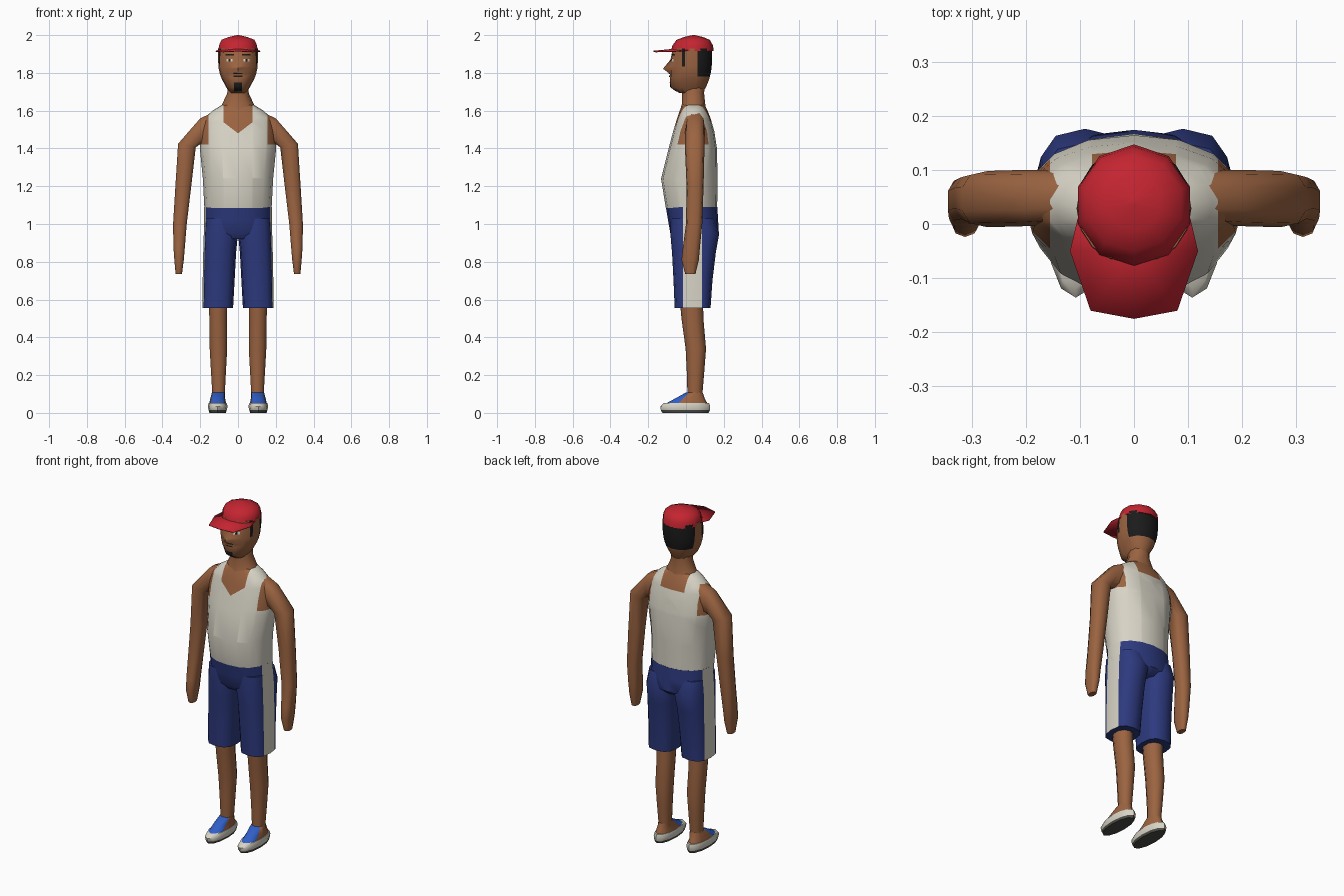
import bpy, bmesh, math
from mathutils import Vector
from mathutils.bvhtree import BVHTree

if "Cube" in bpy.data.objects:
    bpy.data.objects.remove(bpy.data.objects["Cube"])


def colour(name, r, g, b):
    m = bpy.data.materials.new(name)
    m.diffuse_color = (r, g, b, 1)
    m.use_nodes = True
    m.node_tree.nodes["Principled BSDF"].inputs["Base Color"].default_value = m.diffuse_color
    return m


SKIN = colour("skin_brown", 0.33, 0.127, 0.053)
WHITE = colour("off_white", 0.68, 0.65, 0.56)
NAVY = colour("navy_blue", 0.026, 0.042, 0.21)
RED = colour("cap_red", 0.55, 0.018, 0.03)
BLUE = colour("shoe_blue", 0.03, 0.115, 0.58)
BLACK = colour("hair_black", 0.011, 0.011, 0.011)
SOLE = colour("sole_grey", 0.07, 0.07, 0.06)


def finish(bm, name, mats, rule=None, angle=50):
    """Colour faces by rule and make a smooth shaded object."""
    bmesh.ops.recalc_face_normals(bm, faces=bm.faces)
    bm.normal_update()
    if rule:
        for f in bm.faces:
            f.material_index = rule(f.calc_center_median(), f.normal)
    me = bpy.data.meshes.new(name)
    bm.to_mesh(me)
    ob = bpy.data.objects.new(name, me)
    bpy.context.collection.objects.link(ob)
    for m in mats:
        me.materials.append(m)
    bpy.ops.object.select_all(action='DESELECT')
    ob.select_set(True)
    bpy.context.view_layer.objects.active = ob
    bpy.ops.object.shade_smooth_by_angle(angle=math.radians(angle))
    return ob


def loft(rings, n=12, power=2.2, side=1):
    """Each ring: x0, z0, x1, z1 (ends of its width) and y0, y1 (depth)."""
    bm = bmesh.new()
    rows = []
    for x0, z0, x1, z1, y0, y1 in rings:
        row = []
        for i in range(n):
            a = math.pi / 2 + math.tau * i / n
            c, s = math.cos(a), math.sin(a)
            c = math.copysign(abs(c) ** (2 / power), c)
            s = math.copysign(abs(s) ** (2 / power), s)
            row.append(bm.verts.new((
                side * ((x0 + x1) / 2 + c * (x1 - x0) / 2),
                (y0 + y1) / 2 + s * (y1 - y0) / 2,
                (z0 + z1) / 2 + c * (z1 - z0) / 2)))
        rows.append(row)
    for a, b in zip(rows, rows[1:]):
        for i in range(n):
            j = (i + 1) % n
            bm.faces.new((a[i], a[j], b[j], b[i]))
    bm.faces.new(rows[0])
    bm.faces.new(rows[-1])
    return bm


def level(z, hw, y0, y1, cx=0):
    return (cx - hw, z, cx + hw, z, y0, y1)


def cut(bm, *planes):
    for co, no in planes:
        bmesh.ops.bisect_plane(bm, geom=bm.verts[:] + bm.edges[:] + bm.faces[:],
                               plane_co=co, plane_no=no, dist=1e-5)


X, Y, Z = (1, 0, 0), (0, 1, 0), (0, 0, 1)

# Sleeveless shirt with neckline and armholes
bm = loft([level(1.085, .178, -.107, .165), level(1.24, .186, -.132, .167),
           level(1.40, .202, -.092, .164), level(1.49, .198, -.068, .15),
           level(1.56, .178, -.047, .13), level(1.60, .135, -.033, .114),
           level(1.63, .086, -.02, .1)], 16)
cut(bm, ((.078, 0, 0), X), ((-.078, 0, 0), X), ((.155, 0, 0), X), ((-.155, 0, 0), X),
    ((0, 0, 1.42), Z), ((0, 0, 1.54), Z),
    ((0, 0, 1.48), (-.06, 0, .078)), ((0, 0, 1.48), (.06, 0, .078)))


def shirt_rule(c, n):
    x = abs(c.x)
    neck = x < .078 and c.z > (1.48 + .77 * x if c.y < .04 else 1.54)
    return 1 if neck or (x > .155 and c.z > 1.42) else 0


finish(bm, "shirt", [WHITE, SKIN], shirt_rule)

# Neck
finish(loft([level(1.60, .098, -.032, .108), level(1.635, .084, -.022, .102),
             level(1.69, .057, -.02, .096), level(1.76, .056, -.02, .1)], 12), "neck", [SKIN])


# Shorts: waist part and two legs, with a side stripe
def stripe_rule(c, n):
    return 1 if abs(c.x) > .12 and -.015 < c.y < .085 and abs(n.z) < .7 else 0


STRIPE = (((0, -.015, 0), Y), ((0, .085, 0), Y))
bm = loft([level(1.09, .179, -.107, .166), level(1.02, .18, -.095, .17),
           level(.95, .178, -.083, .174), level(.92, .165, -.06, .14)], 16)
cut(bm, *STRIPE)
finish(bm, "shorts_waist", [NAVY, WHITE], stripe_rule)

for side, tag in ((1, "left"), (-1, "right")):
    bm = loft([(0, 1.03, .176, 1.03, -.08, .15), (0, .95, .181, .95, -.083, .176),
               (.01, .85, .184, .85, -.074, .158), (.018, .7, .187, .7, -.066, .14),
               (.026, .555, .189, .555, -.06, .13)], 12, 2.7, side)
    cut(bm, *STRIPE)
    finish(bm, tag + "_shorts_leg", [NAVY, WHITE], stripe_rule)

    # Bare leg
    finish(loft([(.054, .62, .157, .62, -.035, .09), (.056, .5, .154, .5, -.024, .092),
                 (.055, .34, .152, .34, -.002, .106), (.062, .22, .145, .22, .004, .097),
                 (.069, .09, .137, .09, .008, .086)], 10, 2.2, side), tag + "_leg", [SKIN])

    # Arm, from inside the shoulder to the hand
    finish(loft([(.12, 1.42, .13, 1.595, 0, .1), (.2, 1.42, .2, 1.562, -.004, .1),
                 (.222, 1.405, .319, 1.425, -.006, .098), (.246, 1.2, .333, 1.2, .003, .093),
                 (.27, 1.0, .345, 1.0, 0, .086), (.28, .88, .343, .88, -.016, .074),
                 (.286, .81, .338, .81, -.024, .068), (.296, .735, .331, .735, -.004, .05)],
                10, 2.7, side), tag + "_arm", [SKIN], angle=65)

    # Shoe sole and upper
    finish(loft([(.064, 0, .152, 0, -.125, .12), (.06, .014, .155, .014, -.133, .126),
                 (.055, .035, .16, .035, -.136, .128), (.06, .052, .155, .052, -.118, .122)],
                12, 2.1, side), tag + "_shoe_sole", [WHITE, SOLE],
           lambda c, n: 1 if c.z < .012 else 0)
    bm = loft([(.062, .045, .153, .045, -.115, .116), (.068, .075, .147, .075, -.06, .1),
               (.068, .108, .138, .108, 0, .088)], 12, 2.2, side)
    cut(bm, ((0, -.04, .05), (0, 1, -1)))
    finish(bm, tag + "_shoe_upper", [SKIN, BLUE],
           lambda c, n: 1 if c.y < c.z - .09 else 0)

# Head with nose, hair and sideburns
bm = loft([level(1.693, .04, -.035, .085), level(1.722, .062, -.08, .105),
           level(1.77, .087, -.086, .124), level(1.795, .096, -.086, .13),
           level(1.822, .102, -.086, .135), level(1.87, .106, -.082, .139),
           level(1.93, .105, -.07, .137)], 16)
for v in bm.verts:
    if abs(v.co.x) < .01 and v.co.y < 0 and abs(v.co.z - 1.822) < .005:
        v.co.y = -.122
bmesh.ops.recalc_face_normals(bm, faces=bm.faces)
face_surface = BVHTree.FromBMesh(bm)
cut(bm, ((0, .06, 0), Y), ((0, 0, 1.78), Z), ((0, -.022, 0), Y), ((0, -.004, 0), Y),
    ((0, 0, 1.835), Z))


def hair_rule(c, n):
    back = c.y > .06 and c.z > 1.78
    burn = -.022 < c.y < -.004 and c.z > 1.835 and abs(c.x) > .06
    return 1 if back or burn else 0


finish(bm, "head", [SKIN, BLACK], hair_rule)


# Painted face details that hug the face
def face_plate(name, x, z, w, h, mat, lift=.003):
    bm = bmesh.new()
    k = 4
    grid = []
    for i in range(k + 1):
        for j in range(k + 1):
            px, pz = x + w * (i / k - .5), z + h * (j / k - .5)
            hit = face_surface.ray_cast(Vector((px, -1, pz)), Vector(Y))[0]
            grid.append(bm.verts.new((px, hit.y - lift, pz)))
    for i in range(k):
        for j in range(k):
            a = i * (k + 1) + j
            bm.faces.new((grid[a], grid[a + k + 1], grid[a + k + 2], grid[a + 1]))
    finish(bm, name, [mat])


for side, tag in ((1, "left"), (-1, "right")):
    face_plate(tag + "_eyebrow", side * .043, 1.895, .046, .008, BLACK)
    face_plate(tag + "_eye", side * .045, 1.866, .03, .014, WHITE)
    face_plate(tag + "_pupil", side * .045, 1.866, .011, .013, BLACK, .005)
face_plate("upper_lip_line", 0, 1.797, .05, .006, BLACK)
face_plate("lower_lip_line", 0, 1.782, .046, .006, BLACK)
face_plate("goatee", 0, 1.725, .04, .046, BLACK)

# Cap crown
finish(loft([level(1.915, .109, -.08, .147), level(1.945, .106, -.072, .143),
             level(1.975, .092, -.05, .126), level(1.99, .052, -.01, .09),
             level(2.0, .006, .034, .046)], 10, 2), "cap_crown", [RED], angle=65)

# Cap brim
rim = [(.104, .01, 1.92), (.118, -.05, 1.914), (.08, -.16, 1.911), (0, -.175, 1.915)]
rim += [(-x, y, z) for x, y, z in reversed(rim[:-1])]
bm = bmesh.new()
hub = bm.verts.new((0, -.05, 1.927))
edge = [bm.verts.new(p) for p in rim]
for a, b in zip(edge, edge[1:]):
    bm.faces.new((hub, b, a))
bm.faces.new((hub, edge[0], edge[-1]))
brim = finish(bm, "cap_brim", [RED])
mod = brim.modifiers.new("thickness", 'SOLIDIFY')
mod.thickness = .004
mod.offset = 0
